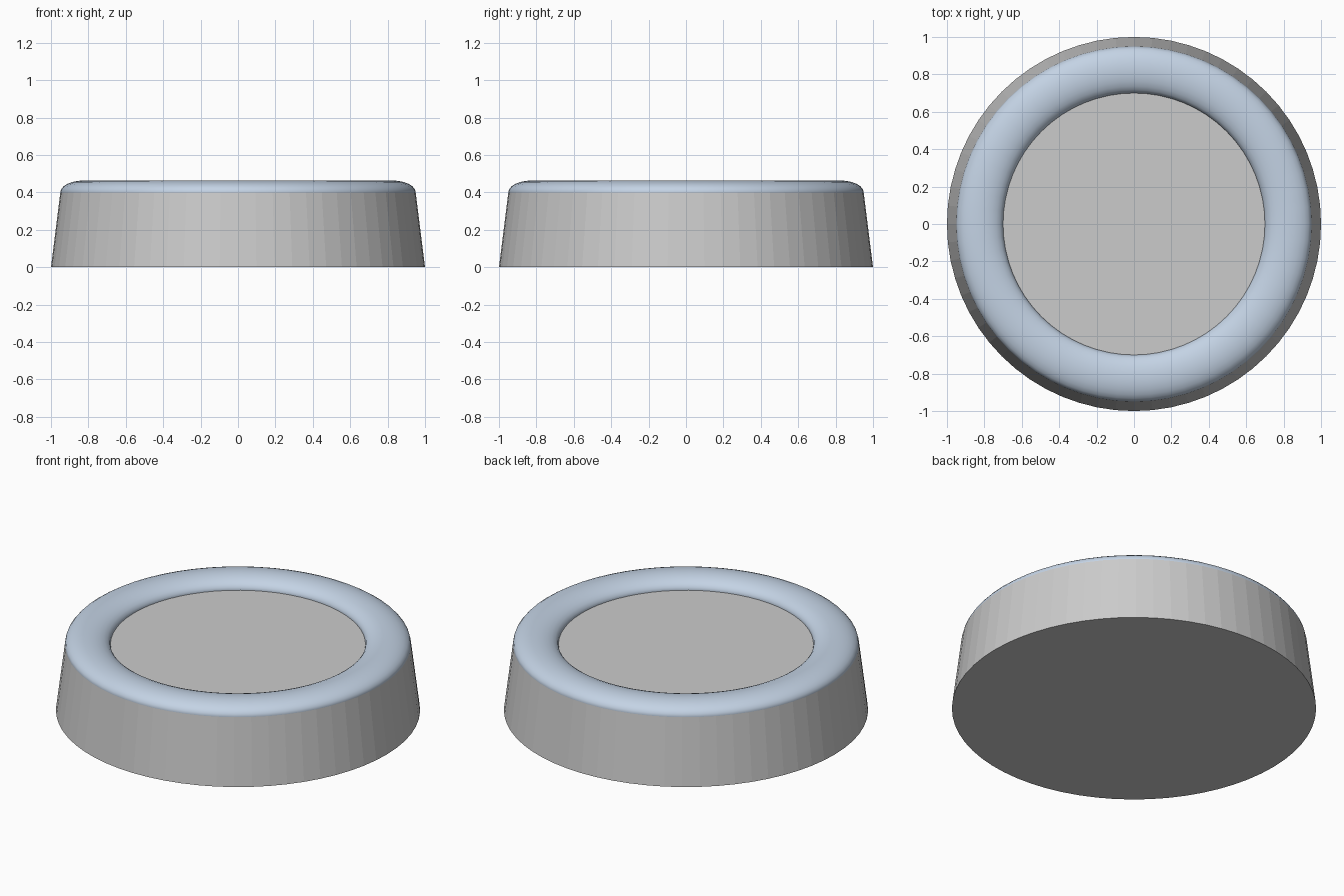
import bpy

if "Cube" in bpy.data.objects:
    bpy.data.objects.remove(bpy.data.objects["Cube"])

# Tapered solid base
bpy.ops.mesh.primitive_cone_add(vertices=64, radius1=1.0, radius2=0.95, depth=0.4,
                                location=(0, 0, 0.2))
base = bpy.context.object
base.name = "base"

# Flattened rounded rim, half sunk into the base
bpy.ops.mesh.primitive_torus_add(major_segments=64, minor_segments=24,
                                 major_radius=0.825, minor_radius=0.125,
                                 location=(0, 0, 0.4))
rim = bpy.context.object
rim.name = "rim"
rim.scale.z = 0.51
bpy.ops.object.transform_apply(location=False, rotation=False, scale=True)
bpy.ops.object.shade_smooth()

# Rim colour
blue = bpy.data.materials.new("pale_blue")
blue.diffuse_color = (0.55, 0.65, 0.78, 1.0)
blue.use_nodes = True
blue.node_tree.nodes["Principled BSDF"].inputs["Base Color"].default_value = blue.diffuse_color
rim.data.materials.append(blue)
